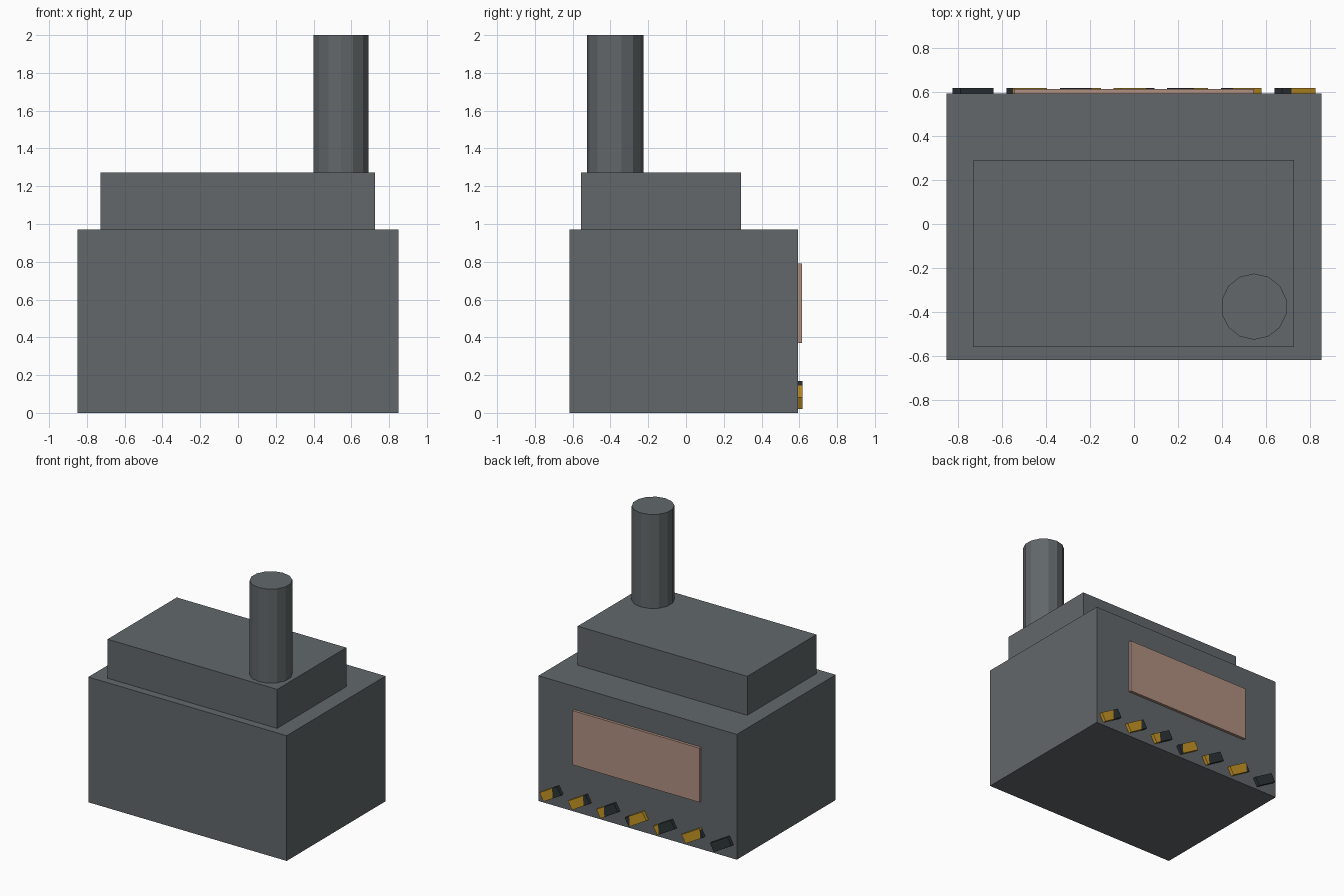
import bpy, bmesh, math
from mathutils import Matrix, Vector

if "Cube" in bpy.data.objects:
    bpy.data.objects.remove(bpy.data.objects["Cube"])


def material(name, rgb):
    m = bpy.data.materials.new(name)
    m.diffuse_color = (*rgb, 1)
    m.use_nodes = True
    m.node_tree.nodes["Principled BSDF"].inputs["Base Color"].default_value = m.diffuse_color
    return m


GREY = material("steel_grey", (0.122, 0.137, 0.145))
PINK = material("dusty_pink", (0.44, 0.28, 0.22))
YELLOW = material("warning_yellow", (0.56, 0.30, 0.018))
DARK = material("warning_black", (0.026, 0.035, 0.038))


def finish(name, bm, mats):
    bmesh.ops.recalc_face_normals(bm, faces=bm.faces)
    me = bpy.data.meshes.new(name)
    bm.to_mesh(me)
    bm.free()
    for m in mats:
        me.materials.append(m)
    ob = bpy.data.objects.new(name, me)
    bpy.context.collection.objects.link(ob)
    return ob


def box_mesh(lo, hi):
    lo, hi = Vector(lo), Vector(hi)
    bm = bmesh.new()
    mat = Matrix.Translation((lo + hi) / 2) @ Matrix.Diagonal((*(hi - lo), 1))
    bmesh.ops.create_cube(bm, size=1, matrix=mat)
    return bm


# main housing, upper step and rear panel
finish("housing", box_mesh((-0.85, -0.618, 0), (0.85, 0.592, 0.97)), [GREY])
finish("upper_step", box_mesh((-0.728, -0.557, 0.97), (0.725, 0.29, 1.272)), [GREY])
finish("rear_panel", box_mesh((-0.545, 0.592, 0.37), (0.545, 0.613, 0.79)), [PINK])

# chimney
bm = bmesh.new()
bmesh.ops.create_cone(bm, cap_ends=True, segments=14, radius1=0.15, radius2=0.15,
                      depth=2 - 1.272, matrix=Matrix.Translation((0.545, -0.375, 1.636)))
finish("chimney", bm, [GREY])

# hazard blocks along the rear foot: (cut position, share on +x side, share on -x side)
blocks = [(-0.01, DARK, DARK), (-0.075, YELLOW, DARK), (0.055, YELLOW, DARK),
          (0.06, DARK, YELLOW), (0.03, YELLOW, DARK), (-0.045, YELLOW, DARK),
          (-0.02, YELLOW, DARK)]
for i, (cut, plus, minus) in enumerate(blocks):
    bm = box_mesh((-0.087, -0.013, -0.035), (0.087, 0.013, 0.035))
    normal = Vector((1, 0, 0.5)).normalized()
    point = Vector((cut, 0, 0))
    bmesh.ops.bisect_plane(bm, geom=bm.verts[:] + bm.edges[:] + bm.faces[:],
                           plane_co=point, plane_no=normal)
    for f in bm.faces:
        side = (f.calc_center_median() - point).dot(normal)
        f.material_index = 0 if side > 0 else 1
    place = (Matrix.Translation((-0.73 + i * 1.46 / 6, 0.605, 0.095))
             @ Matrix.Rotation(math.radians(30), 4, 'Y'))
    bmesh.ops.transform(bm, matrix=place, verts=bm.verts)
    finish(f"hazard_block_{i + 1}", bm, [plus, minus])
